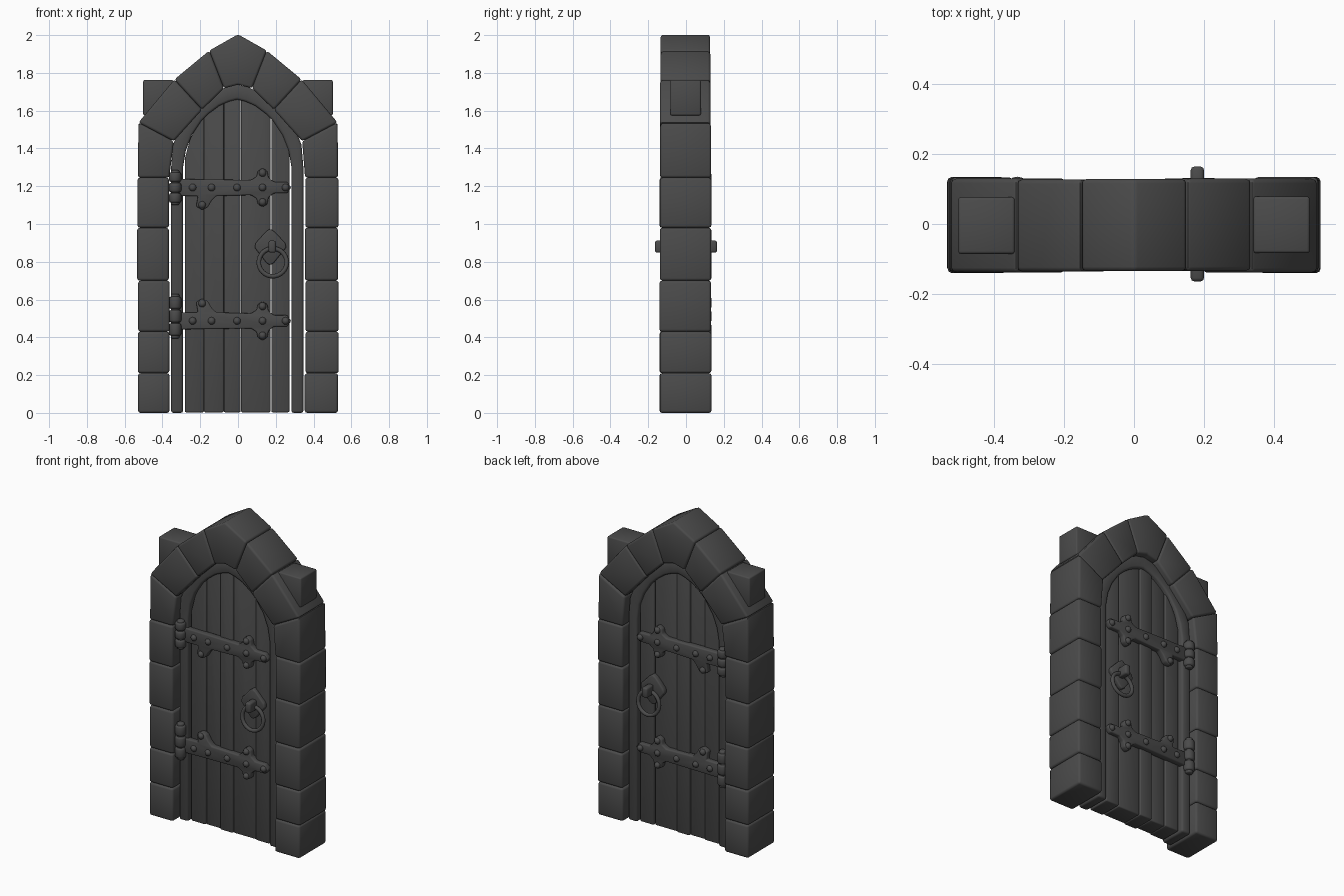
import bpy, bmesh, math, random
from mathutils import Matrix, Vector

if "Cube" in bpy.data.objects:
    bpy.data.objects.remove(bpy.data.objects["Cube"])

random.seed(4)
mat = bpy.data.materials.new("dark grey")
mat.diffuse_color = (0.07, 0.07, 0.07, 1)
mat.use_nodes = True
mat.node_tree.nodes["Principled BSDF"].inputs["Base Color"].default_value = mat.diffuse_color


def finish(bm, name):
    bmesh.ops.recalc_face_normals(bm, faces=bm.faces)
    me = bpy.data.meshes.new(name)
    bm.to_mesh(me)
    bm.free()
    ob = bpy.data.objects.new(name, me)
    me.materials.append(mat)
    bpy.context.collection.objects.link(ob)
    return ob


def prism(name, pts, y0, y1, bevel, faces=None, segs=2):
    """Front-view outline (x, z) extruded from y0 to y1 with rounded edges."""
    bm = bmesh.new()
    vs = [bm.verts.new((x, y0, z)) for x, z in pts]
    fs = [bm.faces.new([vs[i] for i in f]) for f in (faces or [range(len(vs))])]
    ext = bmesh.ops.extrude_face_region(bm, geom=fs, use_keep_orig=True)
    bmesh.ops.translate(bm, vec=(0, y1 - y0, 0),
                        verts=[g for g in ext["geom"] if isinstance(g, bmesh.types.BMVert)])
    bmesh.ops.recalc_face_normals(bm, faces=bm.faces)
    sharp = [e for e in bm.edges if len(e.link_faces) == 2 and e.calc_face_angle() > 0.5]
    bmesh.ops.bevel(bm, geom=sharp, offset=bevel, segments=segs, profile=0.5,
                    affect='EDGES', clamp_overlap=True)
    return finish(bm, name)


def cylinder(name, loc, r, h):
    bm = bmesh.new()
    bmesh.ops.create_cone(bm, cap_ends=True, segments=16, radius1=r, radius2=r, depth=h,
                          matrix=Matrix.Translation(loc))
    rims = [e for e in bm.edges if e.calc_face_angle() > 1]
    bmesh.ops.bevel(bm, geom=rims, offset=r * 0.35, segments=2, profile=0.5, affect='EDGES')
    return finish(bm, name)


def dome(name, loc, r):
    bm = bmesh.new()
    bmesh.ops.create_uvsphere(bm, u_segments=12, v_segments=8, radius=r,
                              matrix=Matrix.Translation(loc))
    return finish(bm, name)


def interp(curve, x):
    for (xa, za), (xb, zb) in zip(curve, curve[1:]):
        if xb <= x <= xa:
            return za + (zb - za) * (xa - x) / max(xa - xb, 1e-6)
    return curve[-1][1]


# stone jambs, arch stones and shoulder blocks on both sides
courses = [0, 0.21, 0.43, 0.70, 0.98, 1.245]
for side, sx, inside in (("left", -1, 0.364), ("right", 1, 0.355)):
    def stone(name, pts, d, bevel=0.013):
        j = random.uniform(-0.002, 0.002)
        prism(f"{side}_{name}", [(sx * x, z) for x, z in pts], -d + j, d - 0.006 + j, bevel)

    for i, (a, b) in enumerate(zip(courses, courses[1:])):
        w = random.uniform(-0.003, 0.003)
        stone(f"jamb_stone_{i}", [(inside + w, a), (0.531 + w, a), (0.531 + w, b), (inside + w, b)], 0.139)
    stone("jamb_top_stone", [(inside, 1.245), (0.53, 1.245), (0.527, 1.537), (0.34, 1.438)], 0.138)
    stone("arch_stone_low", [(0.527, 1.537), (0.34, 1.438), (0.19, 1.605), (0.337, 1.765)], 0.137)
    stone("arch_stone_high", [(0.337, 1.765), (0.19, 1.605), (0.074, 1.718), (0.152, 1.918)], 0.135)
    stone("shoulder_block", [(0.34, 1.575), (0.502, 1.575), (0.502, 1.762), (0.34, 1.762)], 0.084, 0.008)
prism("keystone", [(0, 2.004), (0.152, 1.918), (0.074, 1.718), (0, 1.738), (-0.074, 1.718),
                   (-0.152, 1.918)], -0.134, 0.128, 0.012)

# pointed door frame
outer = [(0.35, 0), (0.35, 1.3), (0.34, 1.42), (0.307, 1.502), (0.257, 1.575), (0.202, 1.633),
         (0.132, 1.688), (0.06, 1.724), (0, 1.738)]
inner = [(0.287, 0), (0.287, 1.3), (0.272, 1.39), (0.24, 1.47), (0.19, 1.545), (0.15, 1.585),
         (0.095, 1.626), (0.045, 1.648), (0, 1.66)]


def whole(half):
    return [(-x - 0.004, z) for x, z in half[:-1]] + [(x - 0.004, z) for x, z in reversed(half)]


o, n = whole(outer), whole(inner)
k = len(o)
prism("door_frame", o + n, -0.09, 0.09, 0.012,
      [(i, i + 1, k + i + 1, k + i) for i in range(k - 1)])

# door planks of uneven thickness, tops following the arch
planks = [(-0.281, -0.18, 0.07), (-0.18, -0.075, 0.062), (-0.075, 0.014, 0.074),
          (0.016, 0.172, 0.067), (0.177, 0.272, 0.074)]
for i, (a, b, d) in enumerate(planks):
    xs = [b + (a - b) * t / 4 for t in range(5)]
    top = [(x, interp(inner[1:], abs(x)) + 0.012) for x in xs]
    prism(f"door_plank_{i}", [(a, 0.003), (b, 0.003)] + top, -d, d, 0.007)

# strap hinges, rivets and pins, on both faces of the door
arm = [(-0.31, 0.045), (0.07, 0.04), (0.098, 0.058), (0.105, 0.088), (0.13, 0.103),
       (0.155, 0.088), (0.162, 0.052), (0.19, 0.03), (0.26, 0.03), (0.282, 0)]
strap = arm + [(x, -z) for x, z in reversed(arm[1:-1])] + [
    (-0.115, -0.045), (-0.14, -0.07), (-0.16, -0.105), (-0.19, -0.118), (-0.222, -0.1),
    (-0.212, -0.045), (-0.31, -0.045)]
rivets = [(-0.24, 0), (-0.14, 0), (-0.005, 0), (0.13, 0), (0.252, 0), (0.13, 0.077),
          (0.13, -0.077), (-0.19, -0.092)]
for face, s in (("front", -1), ("back", 1)):
    for level, z, flip, half in (("upper", 1.193, 1, 0.092), ("lower", 0.487, -1, 0.118)):
        tag = f"{face}_{level}"
        prism(f"{tag}_hinge_strap", [(x, z + flip * h) for x, h in strap], s * 0.06, s * 0.102, 0.007)
        for i, (x, h) in enumerate(rivets):
            dome(f"{tag}_rivet_{i}", (x, s * 0.1, z + flip * h), 0.02)
        zc = z if flip > 0 else z + 0.025
        cylinder(f"{tag}_hinge_pin", (-0.333, s * 0.102, zc), 0.023, 2 * half)
        for i in (-1, 0, 1):
            cylinder(f"{tag}_hinge_knuckle_{i + 1}", (-0.333, s * 0.102, zc + i * half * 0.6),
                     0.033, half * 0.56)

    # handle plate, lug and ring
    plate = [(0.17, 0.975), (0.192, 0.96), (0.25, 0.9), (0.255, 0.875), (0.19, 0.795),
             (0.17, 0.782), (0.15, 0.795), (0.088, 0.875), (0.094, 0.9), (0.148, 0.96)]
    prism(f"{face}_handle_plate", plate, s * 0.06, s * 0.098, 0.007)
    prism(f"{face}_handle_lug", [(0.162, 0.848), (0.2, 0.848), (0.2, 0.912), (0.162, 0.912)],
          s * 0.09, s * 0.164, 0.01)
    bpy.ops.mesh.primitive_torus_add(major_radius=0.074, minor_radius=0.012, major_segments=32,
                                     minor_segments=10, location=(0.184, s * 0.113, 0.797),
                                     rotation=(math.pi / 2 + s * 0.1, 0, 0))
    ring = bpy.context.object
    ring.name = f"{face}_handle_ring"
    ring.data.materials.append(mat)

# smooth shading with rounded edges
bpy.ops.object.select_all(action='SELECT')
bpy.context.view_layer.objects.active = bpy.data.objects["keystone"]
bpy.ops.object.shade_smooth_by_angle(angle=math.radians(50))
